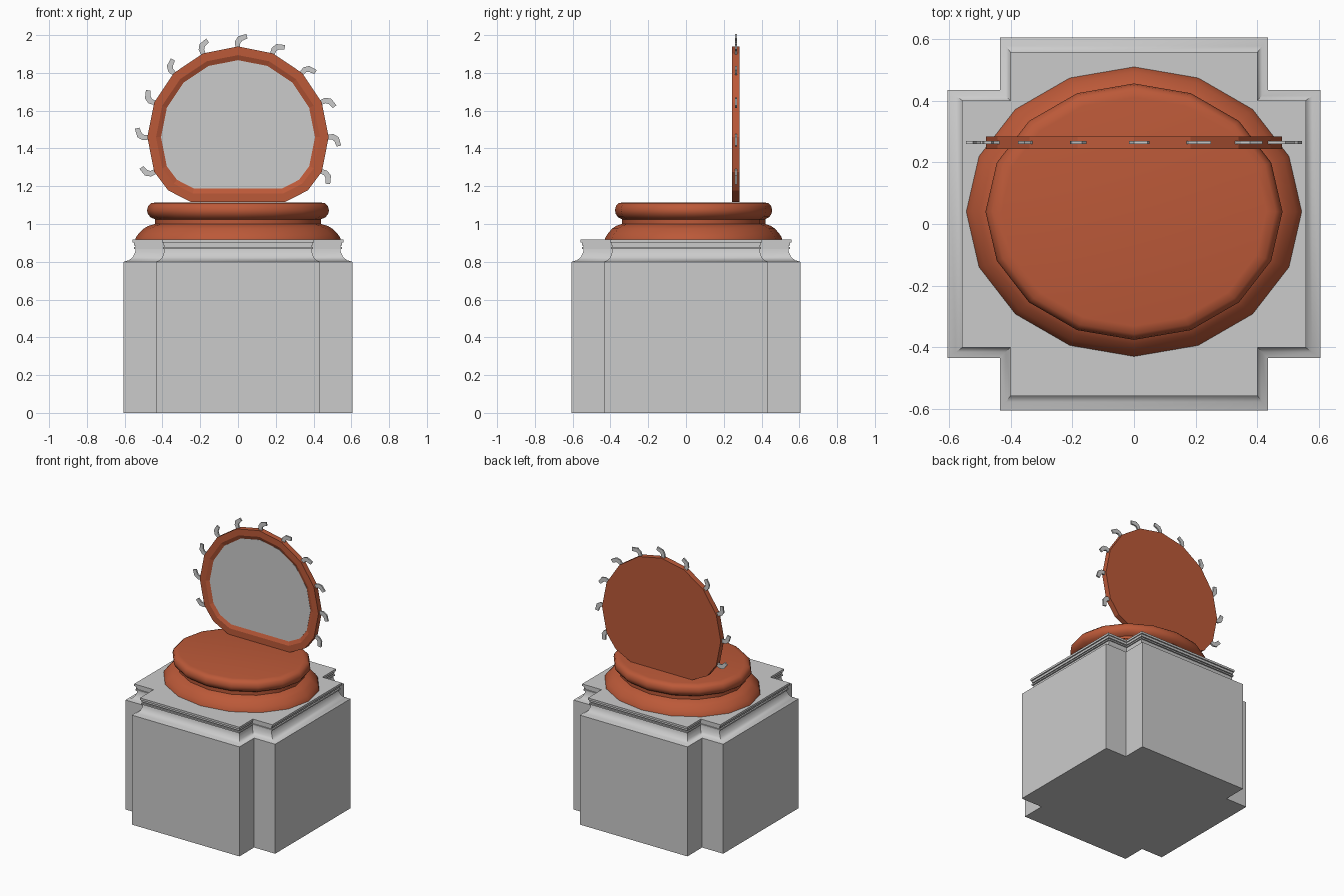
import bpy, bmesh
from math import sin, cos, pi, radians

if "Cube" in bpy.data.objects:
    bpy.data.objects.remove(bpy.data.objects["Cube"])

brown = bpy.data.materials.new("brown")
brown.diffuse_color = (0.5, 0.1, 0.04, 1)
brown.use_nodes = True
brown.node_tree.nodes["Principled BSDF"].inputs["Base Color"].default_value = brown.diffuse_color


def finish(name, bm, mat=None, smooth=None):
    bmesh.ops.recalc_face_normals(bm, faces=bm.faces)
    me = bpy.data.meshes.new(name)
    bm.to_mesh(me)
    bm.free()
    ob = bpy.data.objects.new(name, me)
    bpy.context.collection.objects.link(ob)
    if mat:
        me.materials.append(mat)
    if smooth:
        bpy.ops.object.select_all(action='DESELECT')
        ob.select_set(True)
        bpy.context.view_layer.objects.active = ob
        bpy.ops.object.shade_smooth_by_angle(angle=radians(smooth))
    return ob


def loft(name, rings, mat=None, smooth=None):
    """Skin a stack of closed rings and cap both ends."""
    bm = bmesh.new()
    loops = [[bm.verts.new(p) for p in ring] for ring in rings]
    n = len(loops[0])
    for a, b in zip(loops, loops[1:]):
        for i in range(n):
            j = (i + 1) % n
            bm.faces.new((a[i], a[j], b[j], b[i]))
    bm.faces.new(loops[0][::-1])
    bm.faces.new(loops[-1])
    return finish(name, bm, mat, smooth)


# Cross-shaped pedestal with cove and stepped lip
A, B = 0.605, 0.435
quarter = [(A, -B), (A, B), (B, B)]
cross = []
for k in range(4):
    c, s = (1, 0, -1, 0)[k], (0, 1, 0, -1)[k]
    cross += [(x * c - y * s, x * s + y * c) for x, y in quarter]
steps = [(1, 0), (1, 0.8), (0.955, 0.808), (0.92, 0.825), (0.9, 0.85), (0.895, 0.868),
         (0.912, 0.868), (0.912, 0.878), (0.895, 0.878), (0.895, 0.886),
         (0.908, 0.886), (0.908, 0.902), (0.923, 0.902), (0.923, 0.917)]
loft("pedestal", [[(x * k, y * k, z) for x, y in cross] for k, z in steps], smooth=35)

# Oval 16-sided turned base
profile = [(0.545, 0.915), (0.54, 0.93), (0.525, 0.95), (0.50, 0.975), (0.475, 0.99),
           (0.44, 1.0), (0.44, 1.025), (0.465, 1.037), (0.478, 1.055), (0.482, 1.072),
           (0.476, 1.095), (0.46, 1.11), (0.43, 1.115)]
loft("mirror_base", [[(r * cos(i * pi / 8), 0.04 + 0.863 * r * sin(i * pi / 8), z)
                      for i in range(16)] for r, z in profile], brown, 40)

# Round frame, flattened at the foot, with recessed front
R, CZ, Y0, Y1 = 0.48, 1.46, 0.244, 0.284
half = [(R * cos(radians(a)), CZ + R * sin(radians(a))) for a in (67.5, 45, 22.5, 0, -22.5)]
half += [(0.37, 1.178), (0.25, 1.117)]
outline = [(0, CZ + R)] + half + [(-x, z) for x, z in reversed(half)]
bm = bmesh.new()
front = bm.faces.new([bm.verts.new((x, Y0, z)) for x, z in outline])
back = [bm.verts.new((x, Y1, z)) for x, z in outline]
fv = list(front.verts)
bm.faces.new(back[::-1])
for i in range(len(fv)):
    j = (i + 1) % len(fv)
    bm.faces.new((fv[j], fv[i], back[i], back[j]))
bmesh.ops.recalc_face_normals(bm, faces=bm.faces)
bmesh.ops.inset_region(bm, faces=[front], thickness=0.045, use_even_offset=True)
bmesh.ops.inset_region(bm, faces=[front], thickness=0.026, depth=-0.012, use_even_offset=True)
pane = [v.co.copy() for v in front.verts]
finish("mirror_frame", bm, brown)

# Glass pane sitting in the recess
loft("mirror_glass", [[(p.x, p.y + d, p.z) for p in pane] for d in (0.004, -0.001)])

# Curled hooks around the rim: (outward, sideways, half width)
path = [(-0.015, 0.0), (0.022, -0.002), (0.042, 0.01), (0.056, 0.046)]
left = [(-0.015, -0.013), (0.026, -0.016), (0.053, 0.0), (0.066, 0.044)]
right = [(-0.015, 0.011), (0.018, 0.012), (0.030, 0.022), (0.042, 0.050)]
shape = left + right[::-1]
for n in range(11):
    a = radians(-22.5 + 22.5 * n)
    ring = [((R + o) * cos(a) + t * sin(a), CZ + (R + o) * sin(a) - t * cos(a))
            for o, t in shape]
    loft(f"rim_hook_{n + 1}", [[(x, y, z) for x, z in ring] for y in (0.259, 0.270)])
